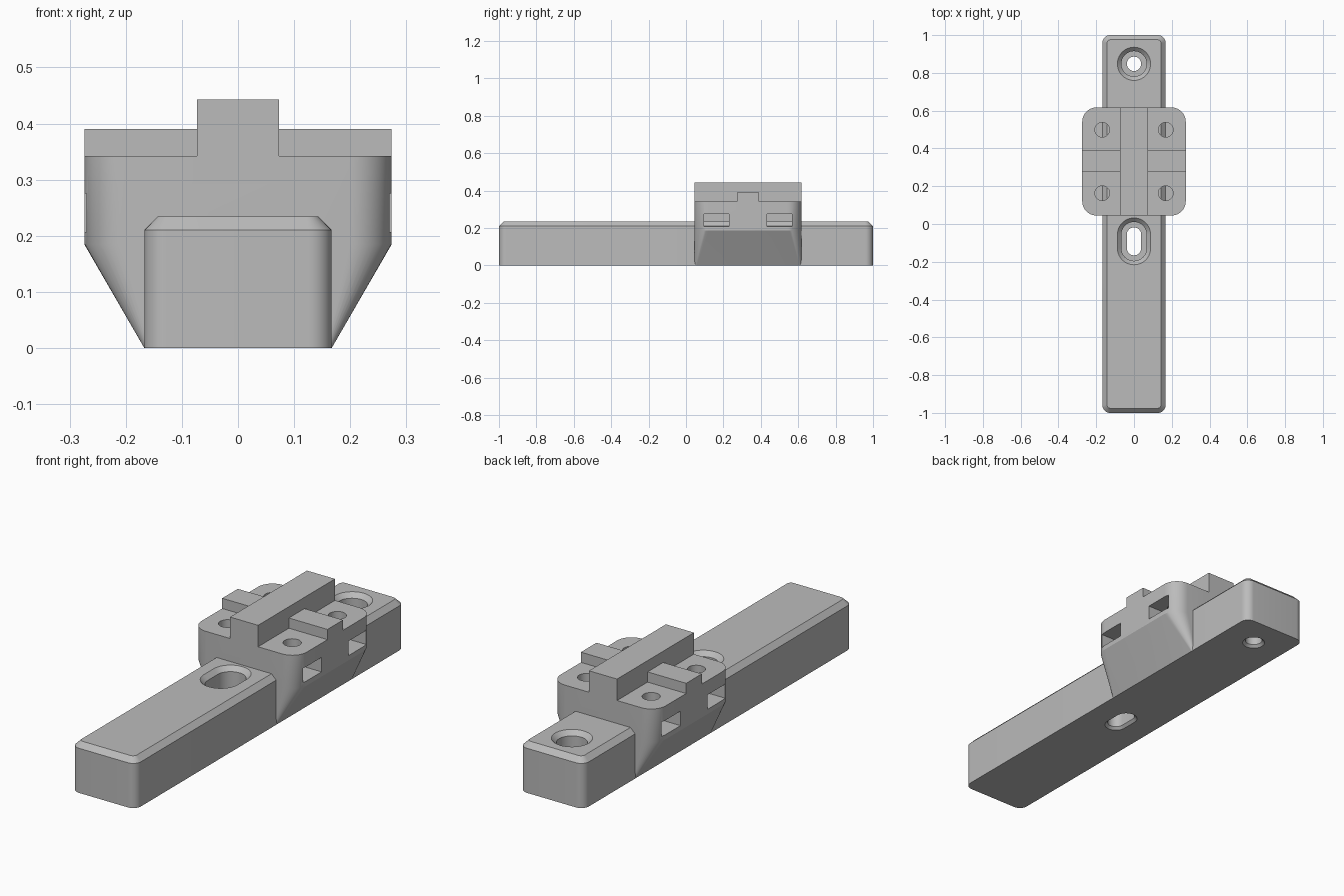
import bpy, bmesh, math

if "Cube" in bpy.data.objects:
    bpy.data.objects.remove(bpy.data.objects["Cube"])

grey = bpy.data.materials.new("plain grey")
grey.use_nodes = True
GREY = (0.5, 0.5, 0.5, 1)
grey.diffuse_color = GREY
grey.node_tree.nodes["Principled BSDF"].inputs["Base Color"].default_value = GREY


def loft(name, rings, cx=0, cy=0, steps=10):
    """Solid through rounded rectangles, each (half x, half y, corner radius, z)."""
    bm = bmesh.new()
    loops = []
    for hx, hy, r, z in rings:
        loop = []
        for q, (sx, sy) in enumerate([(1, 1), (-1, 1), (-1, -1), (1, -1)]):
            for i in range(steps + 1):
                a = (q + i / steps) * math.pi / 2
                loop.append(bm.verts.new((cx + sx * (hx - r) + r * math.cos(a),
                                          cy + sy * (hy - r) + r * math.sin(a), z)))
        loops.append(loop)
    n = len(loops[0])
    for low, high in zip(loops, loops[1:]):
        for i in range(n):
            j = (i + 1) % n
            bm.faces.new((low[i], low[j], high[j], high[i]))
    bm.faces.new(loops[0][::-1])
    bm.faces.new(loops[-1])
    bmesh.ops.remove_doubles(bm, verts=bm.verts, dist=1e-5)
    bmesh.ops.recalc_face_normals(bm, faces=bm.faces)
    return finish(name, bm)


def box(name, x0, x1, y0, y1, z0, z1):
    bm = bmesh.new()
    bmesh.ops.create_cube(bm, size=1)
    for v in bm.verts:
        v.co = ((x0 + x1) / 2 + v.co.x * (x1 - x0),
                (y0 + y1) / 2 + v.co.y * (y1 - y0),
                (z0 + z1) / 2 + v.co.z * (z1 - z0))
    return finish(name, bm)


def finish(name, bm):
    mesh = bpy.data.meshes.new(name)
    bm.to_mesh(mesh)
    bm.free()
    mesh.materials.append(grey)
    obj = bpy.data.objects.new(name, mesh)
    bpy.context.collection.objects.link(obj)
    return obj


def activate(obj):
    bpy.ops.object.select_all(action='DESELECT')
    obj.select_set(True)
    bpy.context.view_layer.objects.active = obj


def combine(obj, others, operation):
    activate(obj)
    for other in others:
        mod = obj.modifiers.new("bool", 'BOOLEAN')
        mod.operation = operation
        mod.solver = 'EXACT'
        mod.object = other
        bpy.ops.object.modifier_apply(modifier=mod.name)
        bpy.data.objects.remove(other)


def shade(obj):
    activate(obj)
    bpy.ops.object.shade_smooth_by_angle(angle=math.radians(25))


# Long base bar with rounded corners and a chamfered top
bar = loft("base_bar", [(0.167, 1, 0.04, 0), (0.167, 1, 0.04, 0.21),
                        (0.143, 0.976, 0.02, 0.234)])


# Counterbored screw openings: one round, one slotted
def counterbore(name, cy, stretch):
    profile = [(0.05, -0.02), (0.05, 0), (0.038, 0.012), (0.038, 0.1),
               (0.067, 0.1), (0.067, 0.213), (0.088, 0.234), (0.088, 0.26)]
    return loft(name, [(r, r + stretch, r, z) for r, z in profile], cy=cy)


combine(bar, [counterbore("round_cutter", 0.848, 0),
              counterbore("slot_cutter", -0.092, 0.036)], 'DIFFERENCE')
shade(bar)

# Clamp block: tapered below, rounded corners above
Y0, Y1, TOP = 0.045, 0.617, 0.342
MID, HALF = (Y0 + Y1) / 2, (Y1 - Y0) / 2
block = loft("clamp_block", [(0.167, HALF, 0.012, 0), (0.274, HALF, 0.075, 0.185),
                             (0.274, HALF, 0.075, TOP)], cy=MID)

# Raised ridge and cross key on top
combine(block, [box("ridge", -0.073, 0.073, Y0, Y1, 0.3, 0.443),
                box("cross_key", -0.274, 0.274, 0.274, 0.39, 0.3, 0.39)], 'UNION')

# Four screw holes, each meeting a nut pocket open to the side
cutters = []
for side in (-1, 1):
    for y in (MID - 0.168, MID + 0.168):
        cutters.append(loft("hole_cutter", [(0.039, 0.039, 0.039, 0.23),
                                            (0.039, 0.039, 0.039, 0.4)],
                            cx=side * 0.168, cy=y))
        xs = sorted((side * 0.1, side * 0.35))
        cutters.append(box("pocket_cutter", *xs, y - 0.067, y + 0.067, 0.207, 0.275))
combine(block, cutters, 'DIFFERENCE')
shade(block)
